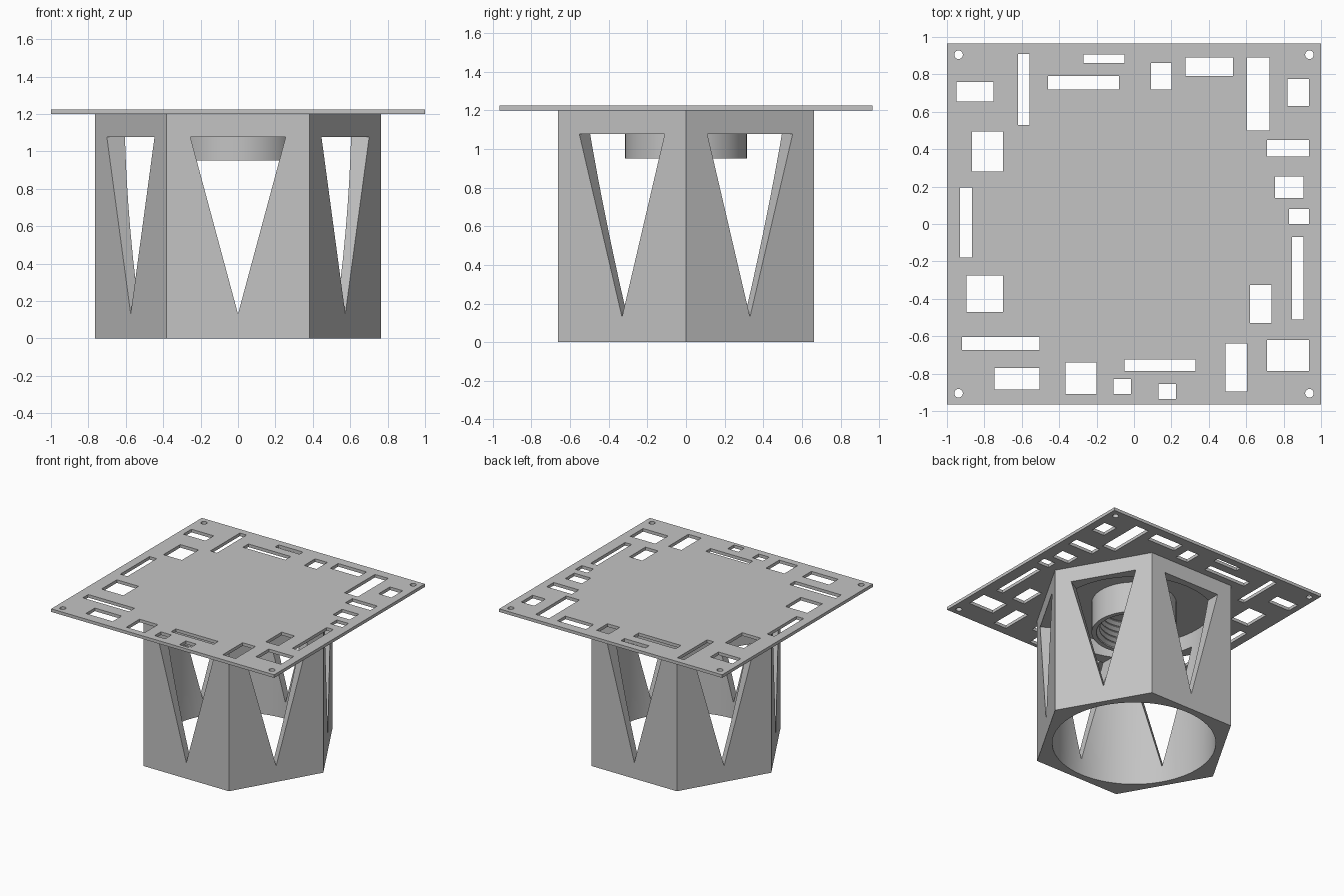
import bpy, bmesh
from math import pi, sin, cos, radians
from mathutils import Matrix, Vector

if "Cube" in bpy.data.objects:
    bpy.data.objects.remove(bpy.data.objects["Cube"], do_unlink=True)

GREY = (0.55, 0.55, 0.55, 1)
grey = bpy.data.materials.new("light grey")
grey.use_nodes = True
grey.diffuse_color = GREY
grey.node_tree.nodes["Principled BSDF"].inputs["Base Color"].default_value = GREY

PLATE_Z, PLATE_T = 1.2, 0.025
HEX_R, BORE_R = 0.765, 0.607


def finish(name, bm):
    """Turn a bmesh into a grey object."""
    bmesh.ops.recalc_face_normals(bm, faces=bm.faces)
    mesh = bpy.data.meshes.new(name)
    bm.to_mesh(mesh)
    bm.free()
    obj = bpy.data.objects.new(name, mesh)
    mesh.materials.append(grey)
    bpy.context.collection.objects.link(obj)
    return obj


def add_box(bm, x0, x1, y0, y1, z0, z1):
    size = Matrix.Diagonal((x1 - x0, y1 - y0, z1 - z0, 1))
    centre = Vector(((x0 + x1) / 2, (y0 + y1) / 2, (z0 + z1) / 2))
    bmesh.ops.create_cube(bm, size=1, matrix=Matrix.Translation(centre) @ size)


def add_cylinder(bm, r, z0, z1, sides, x=0, y=0, turn=0):
    place = Matrix.Translation((x, y, (z0 + z1) / 2)) @ Matrix.Rotation(turn, 4, "Z")
    bmesh.ops.create_cone(bm, cap_ends=True, segments=sides, radius1=r, radius2=r,
                          depth=z1 - z0, matrix=place)


def activate(obj):
    bpy.ops.object.select_all(action="DESELECT")
    obj.select_set(True)
    bpy.context.view_layer.objects.active = obj


def cut(obj, bm):
    """Subtract the cutter shape from the object."""
    cutter = finish("cutter", bm)
    cutter.hide_render = True
    mod = obj.modifiers.new("cut", "BOOLEAN")
    mod.operation, mod.solver, mod.object = "DIFFERENCE", "EXACT", cutter
    activate(obj)
    bpy.ops.object.modifier_apply(modifier=mod.name)
    bpy.data.objects.remove(cutter, do_unlink=True)


def smooth(obj):
    activate(obj)
    bpy.ops.object.shade_smooth_by_angle(angle=radians(25))


# Top plate
bm = bmesh.new()
add_box(bm, -1, 1, -0.965, 0.965, PLATE_Z, PLATE_Z + PLATE_T)
top_plate = finish("top_plate", bm)

# Rectangular openings around the rim: x from, x to, y from, y to
openings = [
    (-.95, -.75, .655, .76), (-.62, -.56, .53, .91), (-.27, -.05, .86, .905),
    (-.46, -.08, .72, .79), (.09, .2, .72, .86), (.275, .53, .79, .89),
    (.605, .725, .5, .89), (.82, .935, .63, .775), (.71, .935, .36, .45),
    (.755, .905, .14, .255), (.83, .935, 0, .08), (.845, .905, -.51, -.07),
    (.62, .735, -.53, -.325), (.71, .935, -.785, -.62), (.49, .605, -.895, -.64),
    (.13, .225, -.935, -.855), (-.05, .33, -.785, -.725), (-.11, -.015, -.91, -.83),
    (-.365, -.2, -.91, -.74), (-.745, -.505, -.885, -.77), (-.92, -.505, -.675, -.605),
    (-.895, -.7, -.47, -.275), (-.93, -.865, -.18, .195), (-.865, -.7, .28, .495),
]
bm = bmesh.new()
for rect in openings:
    add_box(bm, *rect, PLATE_Z - 0.1, PLATE_Z + 0.1)
# Screw holes in the corners
for sx in (-1, 1):
    for sy in (-1, 1):
        add_cylinder(bm, 0.023, PLATE_Z - 0.1, PLATE_Z + 0.1, 24, sx * 0.938, sy * 0.905)
cut(top_plate, bm)
smooth(top_plate)

# Hexagonal body with corners on the x axis
bm = bmesh.new()
add_cylinder(bm, HEX_R, 0, PLATE_Z, 6, turn=pi / 6)
if max(v.co.x for v in bm.verts) < HEX_R - 0.01:
    bmesh.ops.rotate(bm, verts=bm.verts, matrix=Matrix.Rotation(pi / 6, 3, "Z"))
body = finish("hexagonal_body", bm)

# Round bore
bm = bmesh.new()
add_cylinder(bm, BORE_R, -0.1, PLATE_Z + 0.1, 96)
cut(body, bm)

# Triangular window in each of the six walls
bm = bmesh.new()
for i in range(6):
    turn = Matrix.Rotation(i * pi / 3, 4, "Z")
    outline = [(-0.255, 1.077), (0.255, 1.077), (0, 0.13)]
    face = bm.faces.new([bm.verts.new(turn @ Vector((x, -0.5, z))) for x, z in outline])
    out = bmesh.ops.extrude_face_region(bm, geom=[face], use_keep_orig=True)
    moved = [g for g in out["geom"] if isinstance(g, bmesh.types.BMVert)]
    bmesh.ops.translate(bm, verts=moved, vec=turn @ Vector((0, -0.4, 0)))
cut(body, bm)
smooth(body)

# Threaded collar hanging under the plate, turned from a profile
profile = [(0.315, PLATE_Z), (0.315, 0.95), (0.28, 0.95)]
for i in range(5):
    z = 0.96 + i * 0.048
    profile += [(0.28, z), (0.255, z + 0.02), (0.255, z + 0.028), (0.28, z + 0.048)]
profile.append((0.28, PLATE_Z))
bm = bmesh.new()
STEPS = 72
rings = [[bm.verts.new((r * cos(2 * pi * s / STEPS), r * sin(2 * pi * s / STEPS), z))
          for s in range(STEPS)] for r, z in profile]
for a, b in zip(rings, rings[1:] + rings[:1]):
    for s in range(STEPS):
        t = (s + 1) % STEPS
        bm.faces.new((a[s], a[t], b[t], b[s]))
bmesh.ops.remove_doubles(bm, verts=bm.verts, dist=0.0005)
smooth(finish("threaded_collar", bm))
